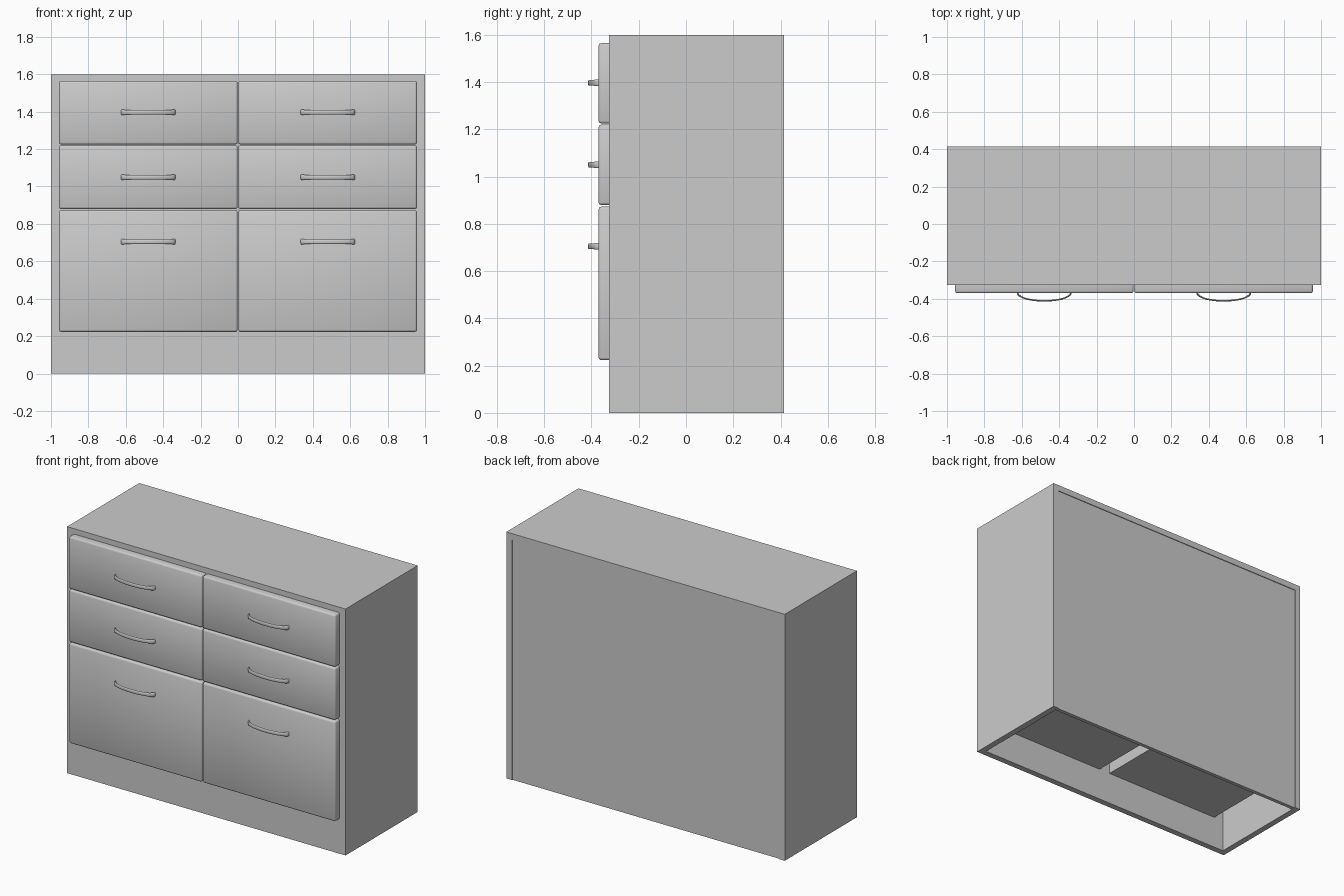
import bpy, bmesh, math
from mathutils import Vector

cube = bpy.data.objects.get("Cube")
if cube:
    bpy.data.objects.remove(cube, do_unlink=True)

grey = bpy.data.materials.new("plain_grey")
grey.use_nodes = True
COLOUR = (0.6, 0.6, 0.6, 1)
grey.diffuse_color = COLOUR
grey.node_tree.nodes["Principled BSDF"].inputs["Base Color"].default_value = COLOUR


def make_object(name, bm, smooth_angle=None):
    bmesh.ops.recalc_face_normals(bm, faces=bm.faces)
    mesh = bpy.data.meshes.new(name)
    bm.to_mesh(mesh)
    bm.free()
    mesh.materials.append(grey)
    obj = bpy.data.objects.new(name, mesh)
    bpy.context.collection.objects.link(obj)
    if smooth_angle:
        bpy.ops.object.select_all(action='DESELECT')
        obj.select_set(True)
        bpy.context.view_layer.objects.active = obj
        bpy.ops.object.shade_smooth_by_angle(angle=math.radians(smooth_angle))
    return obj


def box(lo, hi):
    bm = bmesh.new()
    bmesh.ops.create_cube(bm, size=1)
    lo, hi = Vector(lo), Vector(hi)
    for v in bm.verts:
        v.co = (lo + hi) / 2 + v.co * (hi - lo)
    return bm


WALL = 0.04
FRONT, BACK, HEIGHT = -0.325, 0.415, 1.6

# Carcass: sides, top and front, open below and behind
bm = box((-1, FRONT, 0), (1, BACK, HEIGHT))
bm.normal_update()
bmesh.ops.delete(bm, geom=[f for f in bm.faces if f.normal.z < -0.5 or f.normal.y > 0.5],
                 context='FACES')
carcass = make_object("carcass", bm)
solid = carcass.modifiers.new("wall_thickness", 'SOLIDIFY')
solid.thickness = WALL
solid.offset = -1
solid.use_even_offset = True

# Back panel, set in slightly between the sides
make_object("back_panel", box((WALL - 1, BACK - 0.03, 0), (1 - WALL, BACK - 0.005, HEIGHT - WALL)))


def drawer_front(name, x0, x1, z0, z1):
    """Slab with its front edges rounded."""
    bm = box((x0, FRONT - 0.045, z0), (x1, FRONT, z1))
    edges = [e for e in bm.edges if any(v.co.y < FRONT - 0.01 for v in e.verts)]
    bmesh.ops.bevel(bm, geom=edges, offset=0.011, segments=2, profile=0.5, affect='EDGES')
    make_object(name, bm, 60)


def drawer_box(name, x0, x1, z0, z1):
    """Open tray behind the front."""
    bm = box((x0, FRONT + WALL, z0), (x1, BACK - 0.06, z1))
    bm.normal_update()
    bmesh.ops.delete(bm, geom=[f for f in bm.faces if f.normal.z > 0.5], context='FACES')
    tray = make_object(name, bm)
    mod = tray.modifiers.new("tray_thickness", 'SOLIDIFY')
    mod.thickness = 0.02
    mod.offset = -1


def handle(name, cx, cz):
    """Bowed bar with an oval section, thicker at the feet."""
    bm = bmesh.new()
    steps, sides = 24, 12
    half, bow, base = 0.142, 0.043, FRONT - 0.043
    rings = []
    for i in range(steps + 1):
        a = math.pi * i / steps
        centre = Vector((cx - half * math.cos(a), base - bow * math.sin(a), cz))
        out = Vector((-bow * math.cos(a), -half * math.sin(a), 0)).normalized()
        size = 1.2 if i < 4 or i > steps - 4 else 1.0
        ring = []
        for j in range(sides):
            b = 2 * math.pi * j / sides
            ring.append(bm.verts.new(centre + out * 0.004 * math.cos(b) * size
                                     + Vector((0, 0, 0.012 * math.sin(b) * size))))
        rings.append(ring)
    for r, s in zip(rings, rings[1:]):
        for j in range(sides):
            k = (j + 1) % sides
            bm.faces.new((r[j], r[k], s[k], s[j]))
    bm.faces.new(rings[0])
    bm.faces.new(rings[-1])
    make_object(name, bm, 50)


# Three rows of drawers, one column on each side
rows = {"upper": (1.225, 1.565, 1.397), "middle": (0.88, 1.22, 1.05), "lower": (0.223, 0.873, 0.705)}
for row, (z0, z1, grip) in rows.items():
    for side, sign in (("left", 1), ("right", -1)):
        x0, x1 = sorted((sign * 0.002, sign * 0.957))
        drawer_front(f"{row}_{side}_drawer_front", x0, x1, z0, z1)
        x0, x1 = sorted((sign * 0.04, sign * 0.89))
        drawer_box(f"{row}_{side}_drawer_box", x0, x1, z0 - 0.01, z1 - 0.08)
        handle(f"{row}_{side}_handle", sign * 0.48, grip)
